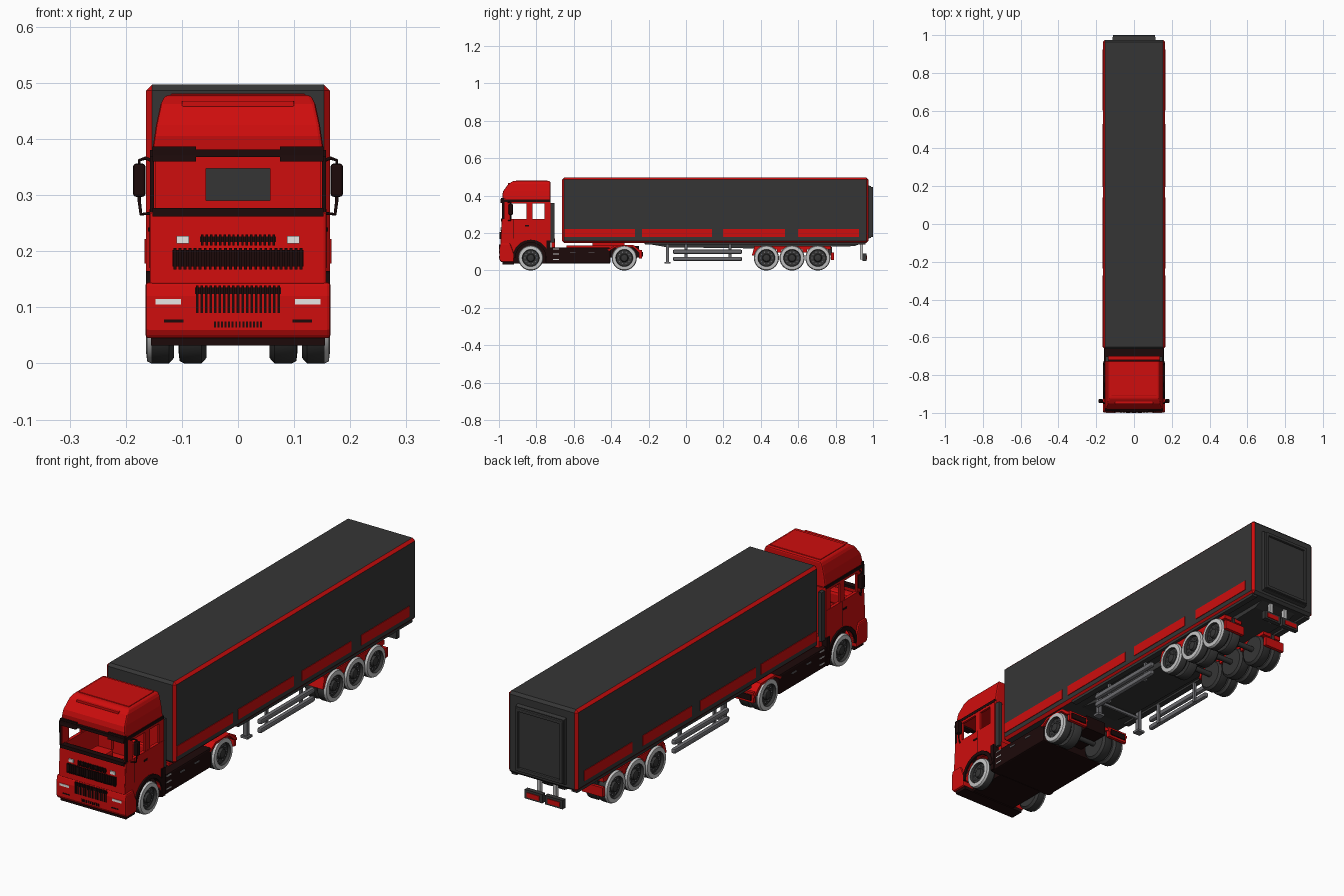
import bpy, bmesh, math
from mathutils import Vector


def material(name, r, g, b):
    m = bpy.data.materials.new(name)
    m.diffuse_color = (r, g, b, 1)
    return m


RED = material("red_paint", 0.62, 0.004, 0.004)
GREY = material("dark_grey", 0.036, 0.036, 0.036)
BLACK = material("black_trim", 0.012, 0.003, 0.003)
STEEL = material("steel_grey", 0.15, 0.15, 0.16)
LIGHT = material("light_grey", 0.55, 0.55, 0.55)
WHITE = material("lamp_white", 0.8, 0.8, 0.78)


def make(name, verts, faces, mats, bevel=0, mirror=False, segs=2, smooth=0):
    me = bpy.data.meshes.new(name)
    me.from_pydata(verts, [], faces)
    bm = bmesh.new()
    bm.from_mesh(me)
    bmesh.ops.recalc_face_normals(bm, faces=bm.faces)
    bm.to_mesh(me)
    bm.free()
    for m in mats:
        me.materials.append(m)
    ob = bpy.data.objects.new(name, me)
    bpy.context.collection.objects.link(ob)
    if smooth:
        me.polygons.foreach_set("use_smooth", [True] * len(me.polygons))
        me.set_sharp_from_angle(angle=math.radians(smooth))
    if bevel:
        b = ob.modifiers.new("bevel", 'BEVEL')
        b.width, b.segments, b.limit_method = bevel, segs, 'ANGLE'
    if mirror:
        ob.modifiers.new("mirror", 'MIRROR')
    return ob


def prism(name, pts, x0, x1, mat, **kw):
    """Extrude a (y, z) outline along x."""
    n = len(pts)
    v = [(x, y, z) for x in (x0, x1) for y, z in pts]
    f = [tuple(range(n)), tuple(range(n, 2 * n))]
    f += [(i, (i + 1) % n, (i + 1) % n + n, i + n) for i in range(n)]
    return make(name, v, f, [mat], **kw)


def box(name, x0, x1, y0, y1, z0, z1, mat, **kw):
    return prism(name, [(y0, z0), (y1, z0), (y1, z1), (y0, z1)], x0, x1, mat, **kw)


def loft(name, rings, mat, **kw):
    """Stack rectangles given as (z, half width, y front, y back)."""
    v = [p for z, h, a, b in rings for p in ((-h, a, z), (h, a, z), (h, b, z), (-h, b, z))]
    n = len(v)
    f = [(0, 1, 2, 3), (n - 4, n - 3, n - 2, n - 1)]
    for k in range(0, n - 4, 4):
        f += [(k + i, k + (i + 1) % 4, k + 4 + (i + 1) % 4, k + 4 + i) for i in range(4)]
    return make(name, v, f, [mat], **kw)


def lathe(name, prof, y, z, mats, idx, n=32, **kw):
    """Spin an (x, radius) outline around the x direction through (y, z)."""
    v = [(x, y + r * math.cos(2 * math.pi * i / n), z + r * math.sin(2 * math.pi * i / n))
         for x, r in prof for i in range(n)]
    f = [(k * n + i, k * n + (i + 1) % n, (k + 1) * n + (i + 1) % n, (k + 1) * n + i)
         for k in range(len(prof) - 1) for i in range(n)]
    m = len(prof) - 1
    f += [tuple(range(n)), tuple(range(m * n, m * n + n))]
    ob = make(name, v, f, mats, mirror=True, smooth=35, **kw)
    ob.data.polygons.foreach_set("material_index", [i for i in idx for _ in range(n)] + [0, 0])
    return ob


def tube(name, pts, r, mat, mirror=True):
    cu = bpy.data.curves.new(name, 'CURVE')
    cu.dimensions, cu.bevel_depth, cu.bevel_resolution, cu.use_fill_caps = '3D', r, 2, True
    s = cu.splines.new('POLY')
    s.points.add(len(pts) - 1)
    for p, c in zip(s.points, pts):
        p.co = (*c, 1)
    cu.materials.append(mat)
    ob = bpy.data.objects.new(name, cu)
    bpy.context.collection.objects.link(ob)
    if mirror:
        ob.modifiers.new("mirror", 'MIRROR')


# Trailer body: chamfered box, the chamfers beside the long sides are red
body = box("trailer_body", -0.164, 0.164, -0.663, 0.975, 0.147, 0.497, GREY)
body.data.materials.append(RED)
bm = bmesh.new()
bm.from_mesh(body.data)
bmesh.ops.bevel(bm, geom=bm.edges[:], offset=0.011, segments=1, affect='EDGES')
for f in bm.faces:
    f.normal_update()
    f.material_index = 1 if 0.3 < abs(f.normal.x) < 0.95 else 0
bm.to_mesh(body.data)
bm.free()
for a, b in ((-0.65, -0.272), (-0.235, 0.14), (0.197, 0.53), (0.6, 0.925)):
    box("side_panel", 0.16, 0.1665, a, b, 0.178, 0.222, RED, mirror=True)

# Rear door panel with raised border, underframe
prism("rear_door_panel", [(0.97, 0.168), (0.99, 0.175), (0.99, 0.45), (0.97, 0.457)], -0.115, 0.115, GREY)
box("door_border_side", 0.098, 0.112, 0.985, 1.0, 0.178, 0.447, GREY, bevel=0.003, mirror=True)
for z in (0.178, 0.433):
    box("door_border_rail", -0.112, 0.112, 0.985, 1.0, z, z + 0.014, GREY, bevel=0.003)
prism("trailer_frame", [(-0.25, 0.15), (-0.1, 0.124), (0.37, 0.118), (0.9, 0.13), (0.95, 0.15)],
      -0.09, 0.09, GREY)
box("floor_edge", 0.13, 0.156, -0.22, 0.96, 0.138, 0.15, GREY, mirror=True)

# Landing legs and side guards
box("landing_leg", 0.1, 0.118, -0.108, -0.09, 0.045, 0.15, STEEL, mirror=True)
box("landing_foot", 0.092, 0.126, -0.115, -0.083, 0.036, 0.046, STEEL, mirror=True)
box("leg_brace", -0.1, 0.1, -0.104, -0.094, 0.1, 0.112, STEEL)
for z in (0.062, 0.1):
    box("side_guard_rail", 0.138, 0.158, -0.07, 0.3, z - 0.011, z + 0.011, STEEL, bevel=0.007, mirror=True)
for y in (0.0, 0.235):
    box("guard_post", 0.13, 0.14, y - 0.007, y + 0.007, 0.05, 0.15, STEEL, mirror=True)

# Rear lamp brackets
box("lamp_post", 0.03, 0.046, 0.93, 0.945, 0.06, 0.15, LIGHT, mirror=True)
box("lamp_plate", 0.006, 0.09, 0.945, 0.965, 0.052, 0.09, GREY, mirror=True)
box("rear_lamp", 0.02, 0.078, 0.963, 0.968, 0.06, 0.08, RED, mirror=True)


# Wheels
def wheel(x0, x1, y, outer):
    R = 0.067
    prof = [(x0, 0.03), (x0, 0.057), (x0 + 0.009, R), (x1 - 0.01, R), (x1 - 0.002, 0.063), (x1, 0.046),
            (x1 - 0.012, 0.043), (x1 - 0.014, 0.022), (x1 - 0.004, 0.018), (x1 - 0.002, 0.012)]
    lathe("wheel", prof, y, R, [GREY, LIGHT], [0, 0, 0, 1 if outer else 0, 1 if outer else 0, 0, 0, 0, 0])
    if outer:
        for k in range(10):
            a = k * math.pi / 5
            lathe("wheel_bolt", [(x1 - 0.016, 0.0035), (x1 - 0.008, 0.0035)],
                  y + 0.032 * math.cos(a), R + 0.032 * math.sin(a), [STEEL], [0], n=6)


for y in (-0.83, -0.33, 0.43, 0.567, 0.705):
    wheel(0.114, 0.164, y, True)
    if y > -0.5:
        wheel(0.056, 0.106, y, False)
    tube("axle", [(-0.12, y, 0.067), (0.12, y, 0.067)], 0.012, GREY, False)

# Trailer and tractor mudguards with flaps
box("trailer_mudguard", 0.06, 0.152, 0.365, 0.775, 0.112, 0.13, RED, mirror=True)
for y in (0.498, 0.636):
    box("mudguard_divider", 0.06, 0.152, y - 0.012, y + 0.012, 0.095, 0.125, RED, mirror=True)
prism("front_flap", [(0.352, 0.08), (0.364, 0.08), (0.385, 0.125), (0.365, 0.125)], 0.06, 0.155, RED, mirror=True)
box("rear_flap", 0.06, 0.158, 0.776, 0.79, 0.055, 0.095, RED, mirror=True)
box("flap_arm", 0.1, 0.115, 0.76, 0.78, 0.08, 0.125, GREY, mirror=True)
prism("drive_mudguard", [(-0.42, 0.11), (-0.38, 0.135), (-0.28, 0.135), (-0.235, 0.1), (-0.235, 0.09),
                         (-0.25, 0.095), (-0.285, 0.126), (-0.375, 0.126), (-0.41, 0.105)],
      0.056, 0.16, RED, mirror=True)
box("drive_flap", 0.06, 0.155, -0.25, -0.236, 0.065, 0.11, RED, mirror=True)
box("drive_lamp", 0.07, 0.145, -0.237, -0.231, 0.075, 0.1, BLACK, mirror=True)

# Tractor chassis
box("chassis_front", -0.11, 0.11, -0.97, -0.74, 0.036, 0.15, BLACK)
box("chassis_mid", -0.158, 0.158, -0.75, -0.405, 0.037, 0.122, BLACK, bevel=0.006)
box("chassis_rear", -0.05, 0.05, -0.42, -0.25, 0.07, 0.13, BLACK)
box("deck", -0.12, 0.12, -0.64, -0.3, 0.12, 0.134, RED)
box("coupling_plate", -0.07, 0.07, -0.5, -0.33, 0.13, 0.148, RED)
for z in (0.06, 0.088, 0.115):
    box("step_mark", 0.157, 0.16, -0.71, -0.68, z - 0.003, z + 0.002, LIGHT, mirror=True)
for y in (-0.62, -0.52):
    box("skirt_handle", 0.157, 0.161, y, y + 0.03, 0.095, 0.1, STEEL, mirror=True)

# Cab lower shell, with wheel arch cut in the side outline
arch = [(-0.83 - 0.082 * math.cos(a), 0.067 + 0.082 * math.sin(a)) for a in (i * math.pi / 10 for i in range(11))]
prism("cab_side", [(-0.985, 0.067)] + arch + [(-0.725, 0.067), (-0.725, 0.275), (-0.982, 0.275), (-0.99, 0.15)],
      0.143, 0.157, RED, mirror=True)
prism("cab_front", [(-0.992, 0.14), (-0.965, 0.14), (-0.965, 0.27), (-0.985, 0.27)], -0.156, 0.156, RED, bevel=0.004)
box("cab_floor", -0.145, 0.145, -0.97, -0.727, 0.15, 0.165, RED)
outer = [(-0.83 - 0.098 * math.cos(a), 0.067 + 0.098 * math.sin(a)) for a in (i * math.pi / 10 for i in range(11))]
prism("wheel_arch", outer + arch[::-1], 0.14, 0.164, BLACK, mirror=True)
box("cab_step", 0.13, 0.162, -0.745, -0.724, 0.04, 0.16, BLACK, mirror=True)

# Bumper
prism("bumper", [(-0.99, 0.045), (-0.92, 0.045), (-0.92, 0.09), (-0.94, 0.145), (-0.992, 0.145), (-0.998, 0.12),
                 (-0.998, 0.06)], -0.165, 0.165, RED, bevel=0.006)
box("bumper_lip", -0.155, 0.155, -0.98, -0.92, 0.032, 0.047, BLACK)

# Window pillars, back wall with window, interior
for a, b in ((-0.98, -0.937), (-0.852, -0.82), (-0.757, -0.725)):
    box("pillar", 0.146, 0.156, a, b, 0.27, 0.37, RED, mirror=True)
box("window_head", 0.146, 0.156, -0.975, -0.725, 0.357, 0.372, RED, mirror=True)
box("back_wall_side", 0.057, 0.148, -0.738, -0.725, 0.15, 0.37, RED, mirror=True)
for a, b in ((0.15, 0.29), (0.347, 0.37)):
    box("back_wall_rail", -0.058, 0.058, -0.738, -0.725, a, b, RED)
box("dashboard", -0.143, 0.143, -0.968, -0.92, 0.2, 0.258, RED, bevel=0.012)
box("seat_base", 0.035, 0.115, -0.87, -0.79, 0.165, 0.21, RED, bevel=0.01, mirror=True)
box("seat_back", 0.04, 0.11, -0.8, -0.775, 0.2, 0.272, RED, bevel=0.01, mirror=True)

# Roof, visor and dark bands
loft("roof", [(0.37, 0.154, -0.978, -0.725), (0.405, 0.149, -0.982, -0.725), (0.425, 0.146, -0.977, -0.725),
              (0.462, 0.138, -0.95, -0.725), (0.478, 0.13, -0.925, -0.725)], RED, bevel=0.006)
box("roof_lamp_ridge", -0.1, 0.1, -0.953, -0.925, 0.457, 0.468, RED, bevel=0.002)
box("roof_panel", -0.12, 0.12, -0.91, -0.74, 0.475, 0.481, RED, bevel=0.002)
box("roof_band", 0.146, 0.157, -0.98, -0.725, 0.367, 0.38, BLACK, mirror=True)
box("visor", -0.15, 0.15, -0.991, -0.97, 0.368, 0.381, BLACK)
prism("visor_end", [(-0.993, 0.36), (-0.965, 0.362), (-0.965, 0.387), (-0.988, 0.387)], 0.075, 0.152, BLACK, mirror=True)
box("windscreen_sill", -0.152, 0.152, -0.99, -0.965, 0.262, 0.277, BLACK)
box("windscreen_edge", 0.15, 0.157, -0.984, -0.97, 0.27, 0.37, BLACK, mirror=True)
box("rear_fairing", 0.135, 0.152, -0.726, -0.702, 0.15, 0.36, GREY, mirror=True)
box("cab_rear_beam", -0.14, 0.14, -0.72, -0.7, 0.12, 0.17, RED)


# Grilles: backing plate and upright ribs
def grille(half, z0, z1, y, n):
    box("grille_plate", -half, half, y, y + 0.012, z0 + 0.006, z1 - 0.004, BLACK)
    for i in range(n):
        x = -half + 2 * half * (i + 0.5) / n
        w = half / n * 0.55
        box("grille_rib", x - w, x + w, y - 0.003, y + 0.01, z0, z1, BLACK)


grille(0.068, 0.21, 0.23, -0.99, 17)
grille(0.117, 0.167, 0.206, -0.993, 26)
grille(0.077, 0.09, 0.139, -0.999 + 0.002, 19)
grille(0.044, 0.064, 0.075, -0.997, 14)

# Lamps
box("headlamp", 0.087, 0.11, -0.992, -0.98, 0.214, 0.227, WHITE, mirror=True)
box("fog_lamp", 0.102, 0.147, -0.9995, -0.985, 0.105, 0.115, WHITE, mirror=True)
box("bumper_slot", 0.097, 0.132, -0.9993, -0.99, 0.073, 0.078, BLACK, mirror=True)

# Door lines and handle
for y in (-0.925, -0.835):
    box("door_gap", 0.155, 0.1575, y, y + 0.002, 0.17, 0.275, BLACK, mirror=True)
box("door_handle", 0.156, 0.16, -0.862, -0.84, 0.235, 0.242, BLACK, mirror=True)

# Mirrors
box("side_mirror", 0.165, 0.187, -0.948, -0.926, 0.297, 0.356, BLACK, bevel=0.005, mirror=True)
tube("mirror_arm", [(0.15, -0.955, 0.36), (0.165, -0.945, 0.366), (0.176, -0.937, 0.362), (0.176, -0.937, 0.29),
                    (0.173, -0.937, 0.266), (0.15, -0.955, 0.268)], 0.003, BLACK)
